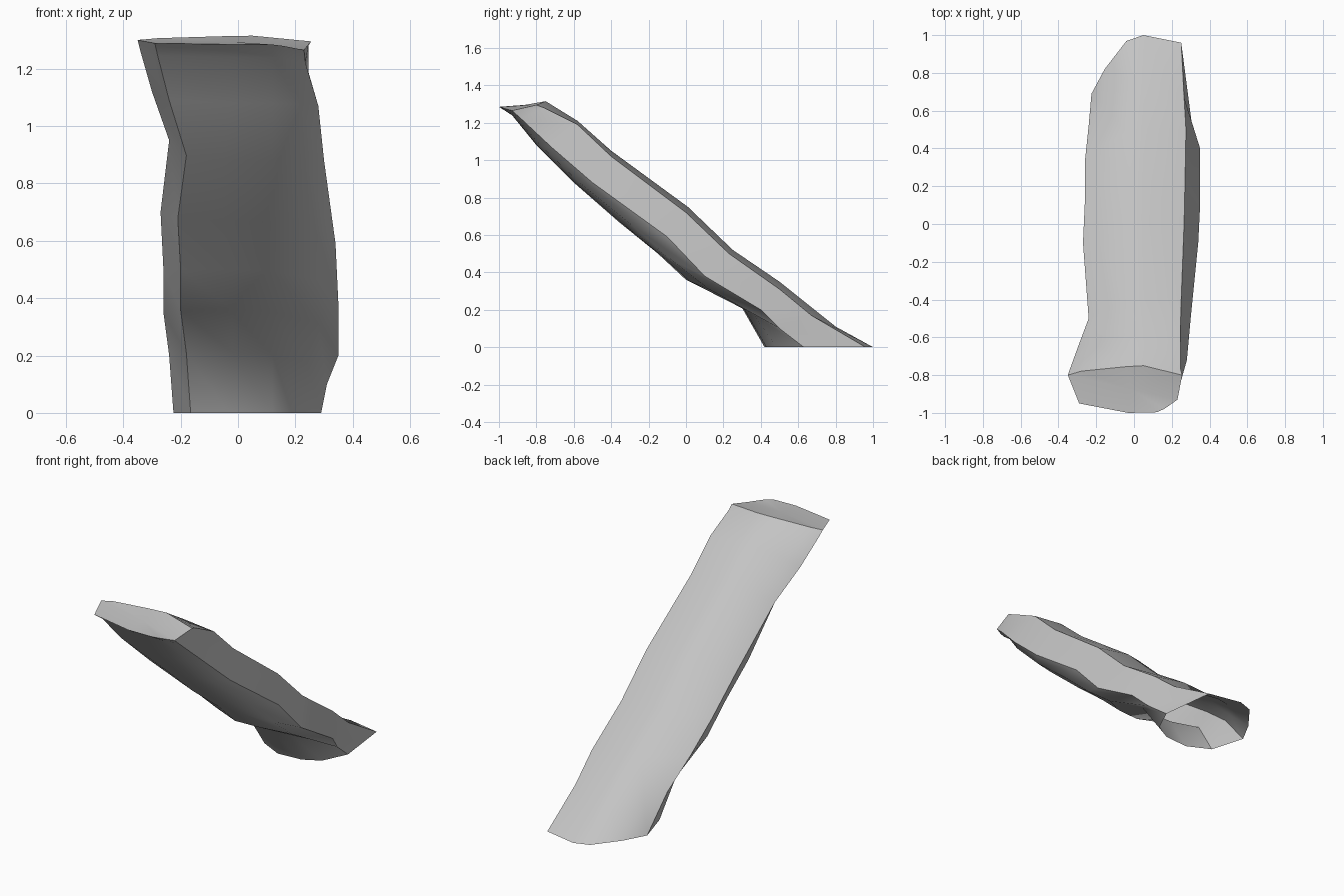
import bpy
import bmesh
from mathutils import Vector

cube = bpy.data.objects.get("Cube")
if cube:
    bpy.data.objects.remove(cube, do_unlink=True)


def make_material(name, colour):
    material = bpy.data.materials.new(name)
    material.use_nodes = True
    material.diffuse_color = colour
    material.node_tree.nodes["Principled BSDF"].inputs["Base Color"].default_value = colour
    return material


def rail(points):
    return [Vector(p) for p in points]


def between(a, b, t, x):
    """Point part way from a to b, moved to the given x."""
    p = a.lerp(b, t)
    p.x = x
    return p


# Long edges of the leaning slab, from the raised end down to the foot
ridge = rail([(.05, -.75, 1.315), (.05, -.71, 1.29), (.05, -.58, 1.21),
              (.05, -.4, 1.05), (.05, .01, .75), (.05, .25, .52),
              (.05, .5, .35), (.05, .8, .11), (.05, 1, 0)])
upper_edge = rail([(.255, -.8, 1.295), (.245, -.76, 1.28), (.245, -.58, 1.19),
                   (.25, -.4, 1.02), (.265, 0, .72), (.27, .23, .5),
                   (.275, .5, .31), (.265, .67, .17), (.25, .96, 0)])
side_bulge = rail([(.23, -.93, 1.265), (.235, -.88, 1.22), (.28, -.72, 1.07),
                   (.3, -.5, .88), (.34, -.1, .59), (.35, .1, .38),
                   (.35, .4, .2), (.31, .5, .1), (.29, .63, 0)])
far_edge = rail([(-.35, -.8, 1.3), (-.34, -.77, 1.26), (-.3, -.66, 1.12),
                 (-.24, -.5, .95), (-.27, -.1, .7), (-.26, .12, .5),
                 (-.26, .33, .35), (-.24, .52, .2), (-.225, .69, 0)])
keel = rail([(-.03, -1, 1.285), (-.03, -.93, 1.24), (-.03, -.8, 1.08),
             (-.05, -.6, .88), (-.05, -.36, .67), (-.02, -.15, .5),
             (-.02, 0, .36), (-.02, .3, .21), (-.03, .42, 0)])

# Cross sections joining the edges, with rounded points in between
bm = bmesh.new()
rings = []
for top, edge, bulge, far, low in zip(ridge, upper_edge, side_bulge, far_edge, keel):
    section = [
        edge,
        top,
        between(far, top, .9, -.04),
        between(far, top, .42, far.x + .07),
        far,
        between(far, low, .75, far.x + .06),
        low,
        between(bulge, low, .95, .12),
        between(bulge, low, .7, bulge.x - .07),
        bulge,
    ]
    rings.append([bm.verts.new(p) for p in section])

# Walls, leaving the underside of the foot open
for upper, lower in zip(rings, rings[1:]):
    count = len(upper)
    for i in range(count):
        j = (i + 1) % count
        bm.faces.new((upper[i], upper[j], lower[j], lower[i]))

# Broken face at the raised end, slightly hollow in the middle
middle = sum((v.co for v in rings[0]), Vector()) / len(rings[0])
centre = bm.verts.new(middle)
for a, b in zip(rings[0], rings[0][1:] + rings[0][:1]):
    bm.faces.new((a, centre, b))

bmesh.ops.recalc_face_normals(bm, faces=bm.faces)
if sum((f.normal.z for f in bm.faces if centre in f.verts)) < 0:
    bmesh.ops.reverse_faces(bm, faces=bm.faces)

mesh = bpy.data.meshes.new("leaning_slab")
bm.to_mesh(mesh)
bm.free()
mesh.materials.append(make_material("stone grey", (.55, .55, .55, 1)))
slab = bpy.data.objects.new("leaning_slab", mesh)
bpy.context.collection.objects.link(slab)

# Soft shading across the gentle folds, crisp along the edges
bpy.ops.object.select_all(action="DESELECT")
slab.select_set(True)
bpy.context.view_layer.objects.active = slab
bpy.ops.object.shade_smooth_by_angle(angle=.6)
